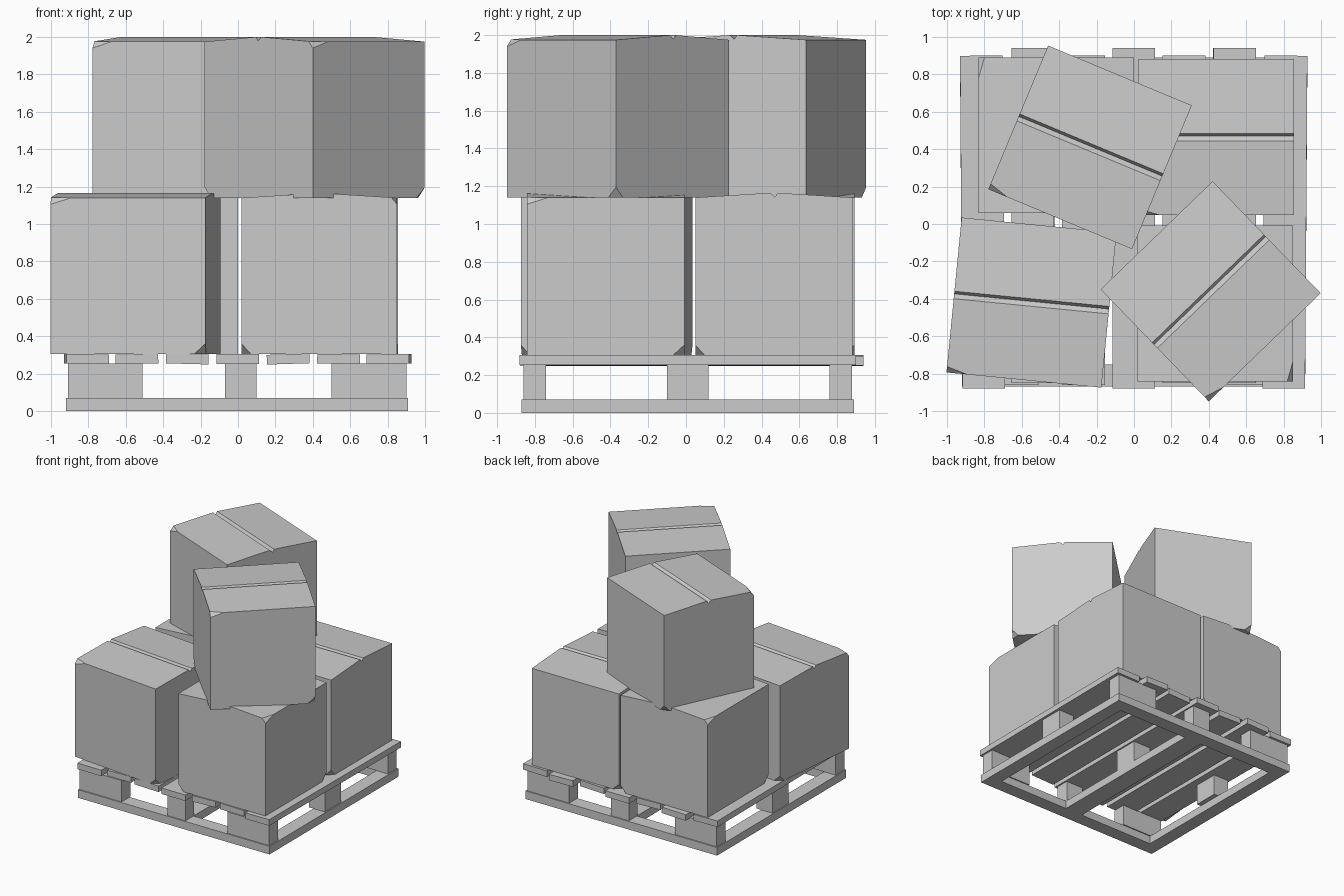
import bpy, bmesh, math
from mathutils import Vector, Matrix

if "Cube" in bpy.data.objects:
    bpy.data.objects.remove(bpy.data.objects["Cube"])


def finish(name, bm, matrix=Matrix()):
    bmesh.ops.recalc_face_normals(bm, faces=bm.faces[:])
    mesh = bpy.data.meshes.new(name)
    bm.to_mesh(mesh)
    bm.free()
    obj = bpy.data.objects.new(name, mesh)
    obj.matrix_world = matrix
    bpy.context.collection.objects.link(obj)
    return obj


def block(name, x0, x1, y0, y1, z0, z1, roll=0, yaw=0):
    bm = bmesh.new()
    bmesh.ops.create_cube(bm, size=1)
    bmesh.ops.scale(bm, vec=(x1 - x0, y1 - y0, z1 - z0), verts=bm.verts[:])
    centre = Vector(((x0 + x1) / 2, (y0 + y1) / 2, (z0 + z1) / 2))
    turn = Matrix.Rotation(math.radians(yaw), 4, 'Z') @ Matrix.Rotation(math.radians(roll), 4, 'Y')
    return finish(name, bm, Matrix.Translation(centre) @ turn)


def cut_corner(bm, corner, dx, dy, dz):
    # Slice off one dented corner; offsets run inwards along the three edges
    c = Vector(corner)
    a, b, d = c + Vector((dx, 0, 0)), c + Vector((0, dy, 0)), c + Vector((0, 0, dz))
    n = (b - a).cross(d - a).normalized()
    if n.dot(c - a) < 0:
        n = -n
    geom = bm.verts[:] + bm.edges[:] + bm.faces[:]
    bmesh.ops.bisect_plane(bm, geom=geom, plane_co=a, plane_no=n, clear_outer=True)
    rim = [e for e in bm.edges if e.is_boundary]
    bmesh.ops.holes_fill(bm, edges=rim, sides=0)


def carton(name, x, y, z, angle):
    h, edge = 0.416, 0.835
    # Cross-section: straight walls, flaps rising to a grooved centre seam
    profile = [(-h, 0), (h, 0), (h, edge), (0.02, 0.86), (0.006, 0.838),
               (-0.02, 0.86), (-h, edge)]
    bm = bmesh.new()
    face = bm.faces.new([bm.verts.new((-h, py, pz)) for py, pz in profile])
    out = bmesh.ops.extrude_face_region(bm, geom=[face])
    moved = [v for v in out['geom'] if isinstance(v, bmesh.types.BMVert)]
    bmesh.ops.translate(bm, vec=(2 * h, 0, 0), verts=moved)
    if not face.is_valid or len(bm.faces) < len(profile) + 2:
        bmesh.ops.holes_fill(bm, edges=[e for e in bm.edges if e.is_boundary], sides=0)
    bmesh.ops.recalc_face_normals(bm, faces=bm.faces[:])
    cut_corner(bm, (-h, -h, edge), 0.11, 0.03, -0.035)
    cut_corner(bm, (h, -h, 0), -0.06, 0.05, 0.055)
    cut_corner(bm, (-h, h, 0), 0.06, -0.05, 0.055)
    m = Matrix.Translation((x, y, z)) @ Matrix.Rotation(math.radians(angle), 4, 'Z')
    return finish(name, bm, m)


# Pallet base frame: two cross rails and three runners
X0, X1, Y0, Y1 = -0.92, 0.91, -0.87, 0.89
block("base_rail_front", X0, X1, Y0, Y0 + 0.12, 0, 0.07)
block("base_rail_back", X0, X1, Y1 - 0.12, Y1, 0, 0.07)
for label, a, b in (("left", X0, X0 + 0.12), ("middle", -0.07, 0.10), ("right", X1 - 0.12, X1)):
    block("base_runner_" + label, a, b, Y0 + 0.12, Y1 - 0.12, 0, 0.07)

# Spacer blocks: long ones at the corners, short ones between
for row, y0, y1 in (("front", -0.86, -0.74), ("middle", -0.10, 0.12), ("back", 0.76, 0.88)):
    w = 0.15 if row == "middle" else 0.40
    for col, a, b in (("left", -0.91, -0.91 + w), ("centre", -0.07, 0.10), ("right", 0.90 - w, 0.90)):
        block(f"spacer_{row}_{col}", a, b, y0, y1, 0.07, 0.255)

# Slightly crooked deck slats running front to back
slats = [(-0.88, 0.90, 0.6, 0.4), (-0.85, 0.94, -1.5, 0), (-0.86, 0.90, 1.5, 0),
         (-0.88, 0.94, 0, 0), (-0.85, 0.90, -1.8, 0), (-0.85, 0.94, 1.2, 0),
         (-0.88, 0.90, -0.6, -0.4)]
for i, (y0, y1, roll, yaw) in enumerate(slats):
    cx = -0.81 + i * 0.2695
    block(f"deck_slat_{i + 1}", cx - 0.114, cx + 0.114, y0, y1, 0.252, 0.304, roll, yaw)

# Cartons: four on the deck, two stacked at odd angles
carton("carton_front_left", -0.548, -0.42, 0.305, -5.6)
carton("carton_front_right", 0.435, -0.425, 0.305, 90)
carton("carton_back_left", -0.415, 0.475, 0.305, -90)
carton("carton_back_right", 0.44, 0.465, 0.305, 0)
carton("carton_top_left", -0.235, 0.41, 1.14, -22.6)
carton("carton_top_right", 0.41, -0.36, 1.14, 44)
